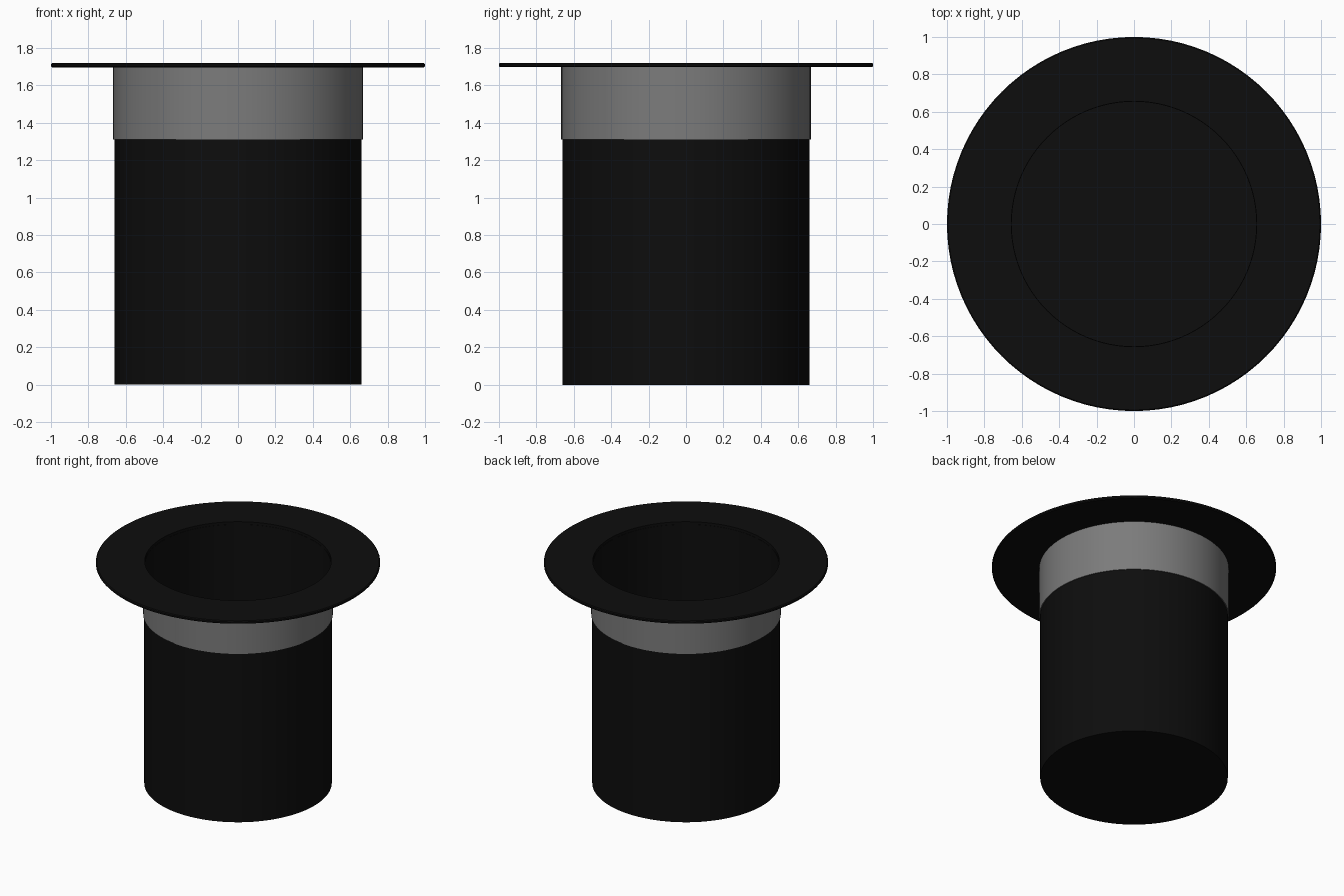
import bpy
import math

cube = bpy.data.objects.get("Cube")
if cube:
    bpy.data.objects.remove(cube, do_unlink=True)

SIDES = 96


def material(name, value):
    mat = bpy.data.materials.new(name)
    mat.use_nodes = True
    colour = (value, value, value, 1)
    mat.diffuse_color = colour
    bsdf = next(n for n in mat.node_tree.nodes if n.type == 'BSDF_PRINCIPLED')
    bsdf.inputs["Base Color"].default_value = colour
    return mat


def lathe(name, profile, mat, closed=True):
    """Spin (radius, height) points about z; a zero radius makes a pole."""
    verts, faces, rings = [], [], []
    for r, z in profile:
        start = len(verts)
        if r == 0:
            verts.append((0, 0, z))
            rings.append([start] * SIDES)
            continue
        for i in range(SIDES):
            a = math.tau * i / SIDES
            verts.append((r * math.cos(a), r * math.sin(a), z))
        rings.append(list(range(start, start + SIDES)))
    pairs = list(zip(rings, rings[1:]))
    if closed:
        pairs.append((rings[-1], rings[0]))
    for low, high in pairs:
        for i in range(SIDES):
            j = (i + 1) % SIDES
            loop = (low[i], low[j], high[j], high[i])
            faces.append(tuple(dict.fromkeys(loop)))
    mesh = bpy.data.meshes.new(name)
    mesh.from_pydata(verts, [], faces)
    mesh.materials.append(mat)
    obj = bpy.data.objects.new(name, mesh)
    bpy.context.collection.objects.link(obj)
    bpy.ops.object.select_all(action='DESELECT')
    obj.select_set(True)
    bpy.context.view_layer.objects.active = obj
    bpy.ops.object.shade_smooth_by_angle(angle=math.radians(35))
    return obj


black = material("black felt", 0.004)
grey = material("grey ribbon", 0.2)

# Hollow crown, standing on its flat top with the opening upward
lathe("crown", [(0, 0), (0.66, 0), (0.66, 1.7), (0.654, 1.7),
                (0.654, 0.008), (0, 0.008)], black, closed=False)

# Ribbon wrapped around the crown next to the brim
lathe("ribbon", [(0.661, 1.31), (0.667, 1.31), (0.667, 1.698),
                 (0.661, 1.698)], grey)

# Thin flat brim with softened outer edge
lathe("brim", [(0.656, 1.697), (0.994, 1.697), (1, 1.703), (1, 1.714),
               (0.994, 1.72), (0.656, 1.72)], black)
